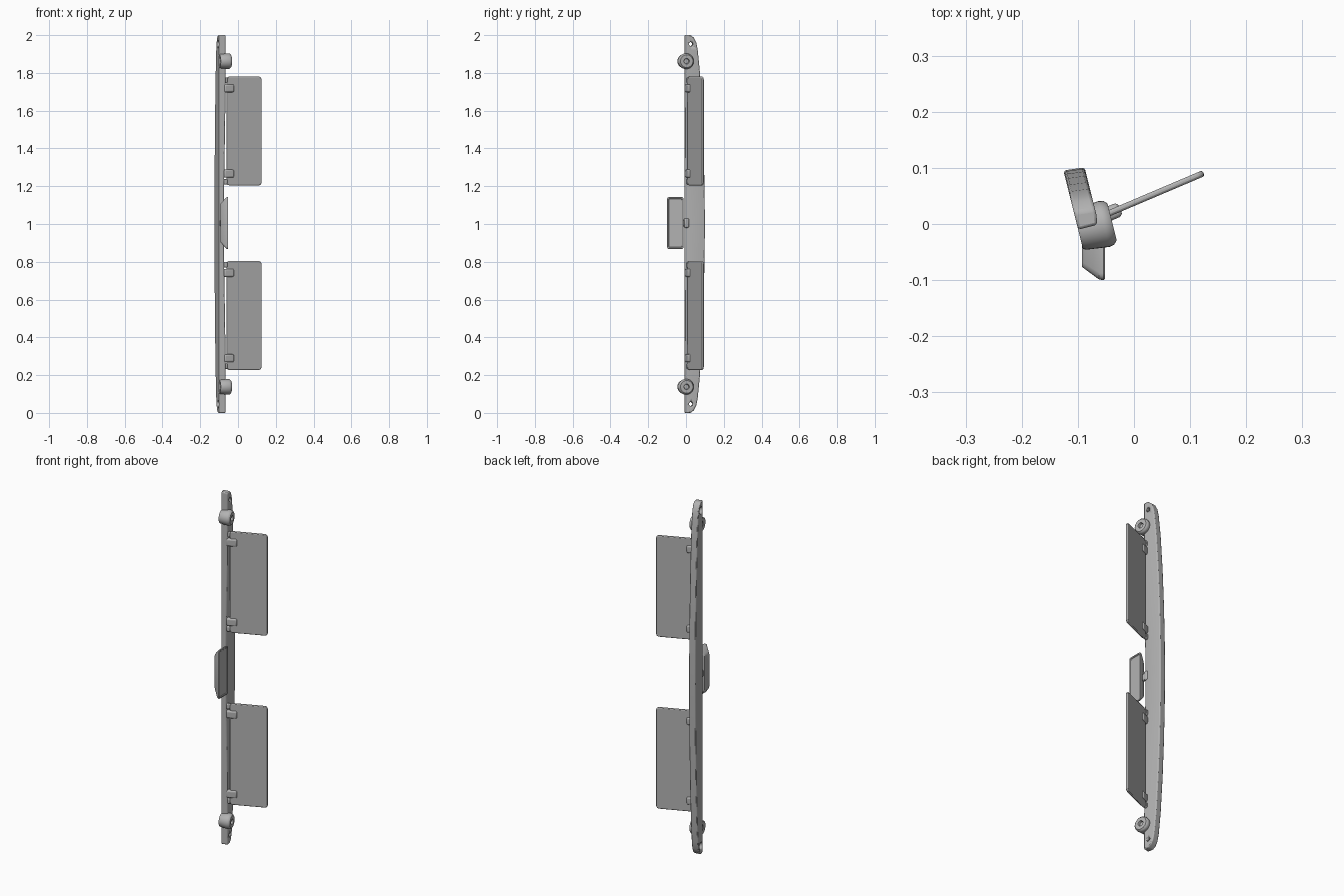
import bpy, bmesh, math
from mathutils import Matrix, Vector

cube = bpy.data.objects.get("Cube")
if cube:
    bpy.data.objects.remove(cube, do_unlink=True)

TILT = math.radians(14)      # lean of the rail section
VISOR = math.radians(23)     # swing of the visor panels

grey = bpy.data.materials.new("plain_grey")
grey.use_nodes = True
grey.diffuse_color = (0.45, 0.45, 0.45, 1)
grey.node_tree.nodes["Principled BSDF"].inputs["Base Color"].default_value = (0.45, 0.45, 0.45, 1)


def finish(name, bm, turn=0.0, loc=(0, 0, 0), bevel=0.0, segments=2):
    bmesh.ops.recalc_face_normals(bm, faces=bm.faces)
    me = bpy.data.meshes.new(name)
    bm.to_mesh(me)
    bm.free()
    ob = bpy.data.objects.new(name, me)
    bpy.context.collection.objects.link(ob)
    ob.location = loc
    ob.rotation_euler.z = turn
    me.materials.append(grey)
    if bevel:
        mod = ob.modifiers.new("soft_edges", "BEVEL")
        mod.width = bevel
        mod.segments = segments
        mod.limit_method = 'ANGLE'
    bpy.ops.object.select_all(action='DESELECT')
    ob.select_set(True)
    bpy.context.view_layer.objects.active = ob
    bpy.ops.object.shade_smooth_by_angle(angle=math.radians(35))
    return ob


def loft(rings):
    bm = bmesh.new()
    loops = [[bm.verts.new(p) for p in ring] for ring in rings]
    n = len(loops[0])
    for a, b in zip(loops, loops[1:]):
        for i in range(n):
            bm.faces.new((a[i], a[(i + 1) % n], b[(i + 1) % n], b[i]))
    bm.faces.new(loops[0])
    bm.faces.new(loops[-1])
    return bm


def box(size):
    bm = bmesh.new()
    bmesh.ops.create_cube(bm, size=1)
    bmesh.ops.scale(bm, vec=size, verts=bm.verts)
    return bm


def lathe(profile, centre, sides=32):
    """Closed (radius, u) profile turned about the rail's u axis."""
    bm = bmesh.new()
    cv, cz = centre
    rings = []
    for r, u in profile:
        rings.append([bm.verts.new((u, cv + r * math.cos(t), cz + r * math.sin(t)))
                      for t in (2 * math.pi * i / sides for i in range(sides))])
    for a, b in zip(rings, rings[1:] + rings[:1]):
        for i in range(sides):
            j = (i + 1) % sides
            bm.faces.new((a[i], a[j], b[j], b[i]))
    return bm


# Bowed header rail: (height from the middle, depth of the back edge)
half = [(0, .123), (.2, .121), (.4, .116), (.6, .108), (.8, .096),
        (.92, .084), (.96, .076), (.985, .064), (1, .046)]
stations = [(-h, d) for h, d in half[:0:-1]] + half
rings = []
for h, back in stations:
    thin = .012 * max(0, 1 - abs(h) / .65)
    mid = .0145 + (back - .0145) * .45
    section = [(-.099, .0145), (-.064 - thin, .0145), (-.061, mid),
               (-.061, back - .004), (-.099, back)]
    rings.append([(u, v, 1 + h) for u, v in section])
rail = finish("header_rail", loft(rings), TILT, bevel=.005)

for end, s in (("lower", -1), ("upper", 1)):
    # Screw hole with countersink at each rail end
    cutter_bm = loft([[(u, .043 + r * math.cos(t), 1 + s * .953 + r * math.sin(t))
                       for t in (2 * math.pi * i / 24 for i in range(24))]
                      for u, r in ((-.11, .023), (-.094, .019), (-.082, .011), (-.05, .011))])
    cutter = finish(end + "_screw_cutter", cutter_bm, TILT)
    cutter.hide_render = True
    cutter.hide_set(True)
    cut = rail.modifiers.new("screw_hole", "BOOLEAN")
    cut.object = cutter
    cut.operation = 'DIFFERENCE'
    cut.solver = 'EXACT'

    # Pivot boss with a bored centre
    z = 1 + s * .862
    finish(end + "_pivot_boss",
           lathe([(.013, -.095), (.034, -.099), (.037, -.093), (.042, -.052), (.040, -.043),
                  (.034, -.037), (.015, -.037), (.013, -.042)], (.013, z)), TILT)
    finish(end + "_boss_core", lathe([(.0005, -.09), (.0135, -.09), (.0135, -.05), (.0005, -.05)],
                                     (.013, z)), TILT)

    # Sun visor panel with rounded corners
    zc = 1 + s * .4885 + .004
    length, width = .576, .2
    bm = box((width, .011, length))
    corners = [e for e in bm.edges
               if abs(e.verts[0].co.y - e.verts[1].co.y) > .005]
    bmesh.ops.bevel(bm, geom=corners, offset=.016, segments=4, profile=.5, affect='EDGES')
    origin = Vector((.032, .0515, zc))
    finish(end + "_visor", bm, VISOR, origin, bevel=.004)

    # Hinge clips and pins along the visor edge
    for which, t in (("bottom", -1), ("top", 1)):
        finish(f"{end}_{which}_visor_clip", box((.056, .026, .042)), VISOR,
               (-.05, .016, zc + t * .226), bevel=.008, segments=3)
        finish(f"{end}_{which}_hinge_pin", box((.022, .018, .03)), TILT,
               (-.068, .012, zc + t * .268), bevel=.005)

# Mirror housing: tapered shell, wide at the glass side
def mirror_ring(x, y0, y1, z0, z1, r):
    pts = []
    for cy, cz, a0 in ((y1 - r, z1 - r, 0), (y0 + r, z1 - r, 90),
                       (y0 + r, z0 + r, 180), (y1 - r, z0 + r, 270)):
        for k in range(5):
            a = math.radians(a0 + k * 22.5)
            pts.append((x, cy + r * math.cos(a), cz + r * math.sin(a)))
    return pts


bm = loft([mirror_ring(-.093, -.076, -.034, .905, 1.105, .008),
           mirror_ring(-.088, -.080, -.030, .898, 1.112, .010),
           mirror_ring(-.062, -.099, -.014, .869, 1.141, .012),
           mirror_ring(-.054, -.100, -.013, .867, 1.143, .012),
           mirror_ring(-.052, -.098, -.015, .869, 1.141, .010),
           mirror_ring(-.052, -.093, -.020, .875, 1.135, .008),
           mirror_ring(-.055, -.091, -.022, .878, 1.132, .008)])
finish("mirror_housing", bm)

# Mirror arm from the rail's front edge
finish("mirror_arm", box((.022, .05, .036)), TILT, (-.083, -.012, 1.005), bevel=.007, segments=3)
finish("mirror_mount", box((.026, .024, .05)), TILT, (-.082, .002, 1.005), bevel=.006)
